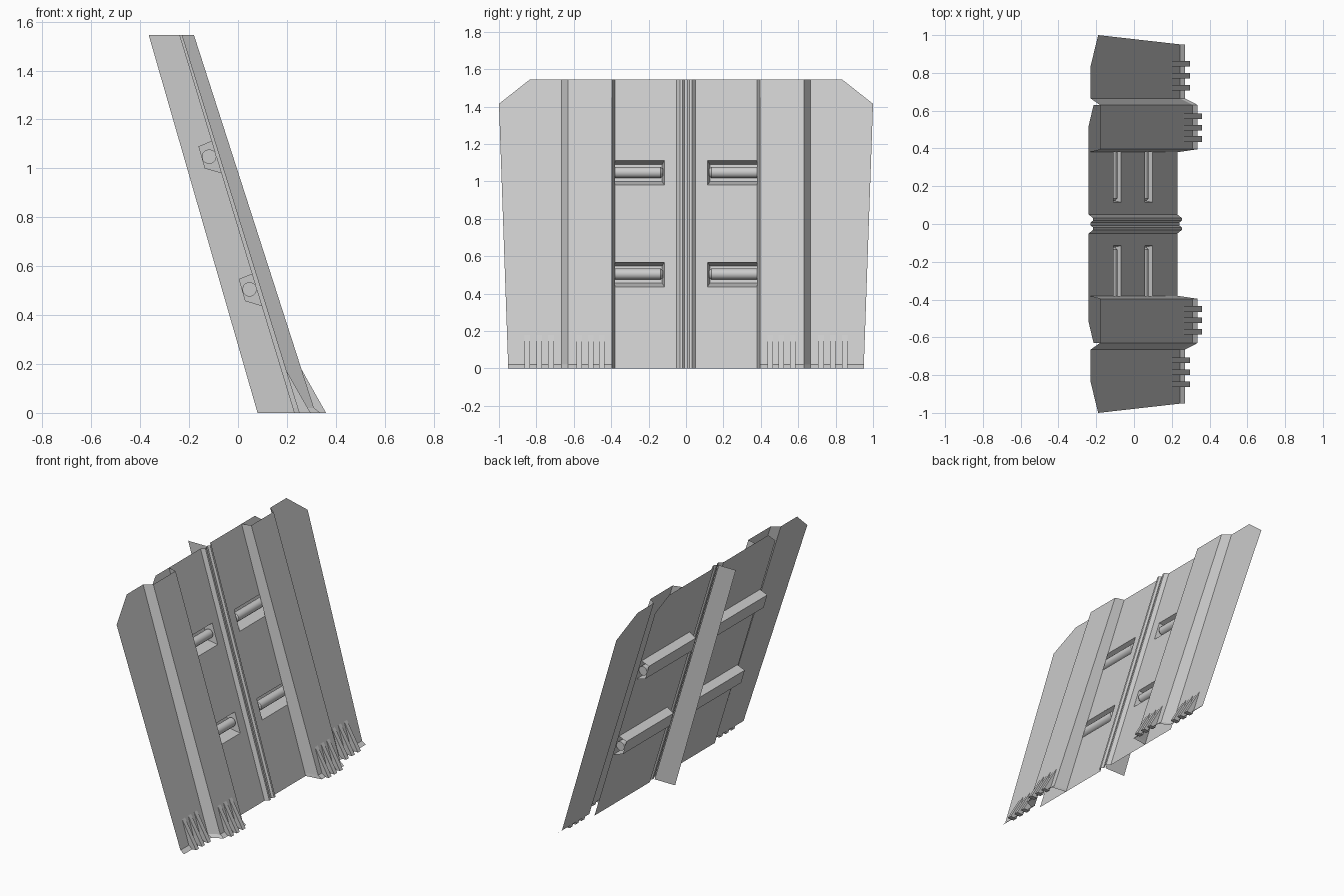
import bpy, bmesh, math

if "Cube" in bpy.data.objects:
    bpy.data.objects.remove(bpy.data.objects["Cube"])

TOP = 1.545

def plane(bottom, top):
    """Leaning plane: gives x for a height z."""
    return lambda z: bottom + (top - bottom) * z / TOP

plate_x = plane(0.23, -0.24)
rib_x = plane(0.317, -0.18)
wing_x = plane(0.25, -0.23)

def make(name, polys, mirror=True):
    """Object from a list of point loops, welded, mirrored over y."""
    bm = bmesh.new()
    for p in polys:
        bm.faces.new([bm.verts.new(c) for c in p])
    bmesh.ops.remove_doubles(bm, verts=bm.verts, dist=0.0005)
    me = bpy.data.meshes.new(name)
    bm.to_mesh(me)
    bm.free()
    ob = bpy.data.objects.new(name, me)
    bpy.context.collection.objects.link(ob)
    if mirror:
        m = ob.modifiers.new("Mirror", 'MIRROR')
        m.use_axis = (False, True, False)
    return ob

def quad(y0, y1, z0, z1, f0, f1=None):
    f1 = f1 or f0
    return [(f0(z0), y0, z0), (f1(z0), y1, z0), (f1(z1), y1, z1), (f0(z1), y0, z1)]

# back plate with slot openings and clipped top corners
ys = [0.05, 0.115, 0.38]
zs = [0, 0.437, 0.567, 0.98, 1.112, TOP]
polys = []
for i in range(2):
    for j in range(5):
        if i == 1 and j in (1, 3):
            continue
        polys.append(quad(ys[i], ys[i + 1], zs[j], zs[j + 1], plate_x))
polys.append([(plate_x(z), y, z) for y, z in
              [(0.38, 0), (0.63, 0), (0.63, 1.46), (0.52, TOP), (0.38, TOP)]])
make("back_plate", polys)

# grooved centre ridge
def raised(d):
    return lambda z: plate_x(z) + d

half = [(0.05, 0), (0.032, 0.023), (0.018, 0.023), (0.008, 0.01)]
prof = [(-y, d) for y, d in half] + half[::-1]
make("centre_ridge", [quad(a[0], b[0], 0, TOP, raised(a[1]), raised(b[1]))
                      for a, b in zip(prof, prof[1:])], mirror=False)

# rear fin standing behind the centre line
make("rear_fin", [[(0.23, 0, 0), (0.08, 0, 0), (-0.365, 0, TOP), (-0.24, 0, TOP)]], mirror=False)

# side panels: raised rib stepping down to an outer wing, flared foot lip
L = 0.02
cols = [(0.38, plate_x, 0), (0.396, rib_x, 0.02), (0.63, rib_x, 0.02),
        (0.665, wing_x, 0.02), (0.951, wing_x, 0.02)]
polys = []
for k, ((y0, f0, d0), (y1, f1, d1)) in enumerate(zip(cols, cols[1:])):
    polys.append([(f0(0) + d0, y0, 0), (f1(0) + d1, y1, 0), (f1(L), y1, L), (f0(L), y0, L)])
    if k < 3:
        polys.append(quad(y0, y1, L, TOP, f0, f1))
polys.append([(wing_x(z), y, z) for y, z in
              [(0.665, L), (0.951, L), (1.0, 1.415), (0.835, TOP), (0.665, TOP)]])
make("side_panel", polys)

# wedge teeth along the foot
def wedge(y, w, f, tip):
    h = 0.178
    a, b = y - w / 2, y + w / 2
    A = [(f(0), a, 0), (tip, a, 0), (f(h), a, h)]
    B = [(x, b, z) for x, _, z in A]
    return [A, B[::-1], [A[0], B[0], B[1], A[1]], [A[1], B[1], B[2], A[2]],
            [A[2], B[2], B[0], A[0]]]

polys = []
for y in (0.45, 0.51, 0.57):
    polys += wedge(y, 0.03, rib_x, 0.36)
for y in (0.722, 0.785, 0.848):
    polys += wedge(y, 0.03, wing_x, 0.297)
make("foot_teeth", polys)

# recessed troughs behind the slots, each holding a round bar
for label, z0 in (("lower", 0.437), ("upper", 0.98)):
    sx = plate_x(z0)
    sec = [(0, 0), (-0.068, 0.02), (-0.094, 0.11), (-0.04, 0.132)]
    inn = [(sx + x, 0.115 if i in (0, 3) else 0.128, z0 + z) for i, (x, z) in enumerate(sec)]
    out = [(x, 0.62, z) for x, _, z in inn]
    polys = [[inn[i], out[i], out[i + 1], inn[i + 1]] for i in range(3)]
    polys.append(inn[::-1])
    make(label + "_trough", polys)

    n = 12
    rings = []
    for y, r in ((0.122, 0.018), (0.135, 0.03), (0.62, 0.03)):
        rings.append([(sx - 0.05 + r * math.cos(2 * math.pi * k / n), y,
                       z0 + 0.068 + r * math.sin(2 * math.pi * k / n)) for k in range(n)])
    polys = [rings[0], rings[2][::-1]]
    for a, b in zip(rings, rings[1:]):
        for k in range(n):
            j = (k + 1) % n
            polys.append([a[k], b[k], b[j], a[j]])
    bar = make(label + "_bar", polys)
    bpy.ops.object.select_all(action='DESELECT')
    bar.select_set(True)
    bpy.context.view_layer.objects.active = bar
    bpy.ops.object.shade_smooth_by_angle(angle=math.radians(35))
